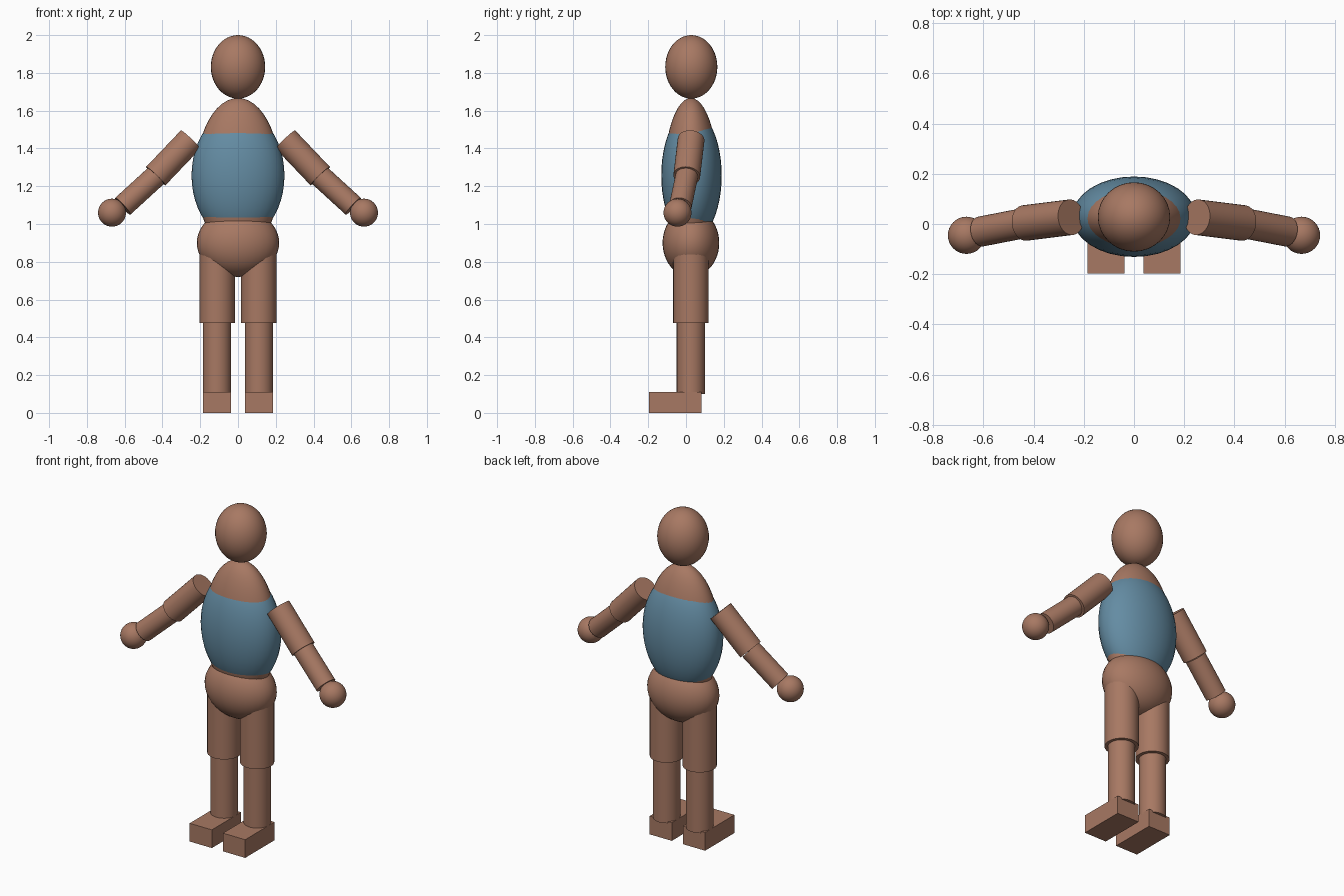
import bpy
from mathutils import Vector

if "Cube" in bpy.data.objects:
    bpy.data.objects.remove(bpy.data.objects["Cube"])


def material(name, rgb):
    m = bpy.data.materials.new(name)
    m.diffuse_color = (*rgb, 1)
    m.use_nodes = True
    m.node_tree.nodes["Principled BSDF"].inputs["Base Color"].default_value = m.diffuse_color
    return m


SKIN = material("warm brown", (0.39, 0.19, 0.125))
SHIRT = material("dusty blue", (0.127, 0.262, 0.366))
DEPTH = 0.026  # body axis in y


def finish(name, mat, smooth=True):
    ob = bpy.context.object
    ob.name = name
    ob.data.materials.append(mat)
    bpy.ops.object.transform_apply(location=False, rotation=True, scale=True)
    if smooth:
        bpy.ops.object.shade_smooth_by_angle()
    return ob


def ellipsoid(name, centre, radii, mat=SKIN):
    bpy.ops.mesh.primitive_uv_sphere_add(segments=32, ring_count=24, location=centre)
    bpy.context.object.scale = radii
    return finish(name, mat)


def limb(name, a, b, radius):
    a, b = Vector(a), Vector(b)
    axis = b - a
    bpy.ops.mesh.primitive_cylinder_add(
        vertices=32, radius=radius, depth=axis.length, location=(a + b) / 2,
        rotation=axis.to_track_quat('Z', 'Y').to_euler())
    return finish(name, SKIN)


def box(name, low, high):
    low, high = Vector(low), Vector(high)
    bpy.ops.mesh.primitive_cube_add(size=1, location=(low + high) / 2)
    bpy.context.object.scale = [abs(v) for v in high - low]
    return finish(name, SKIN, False)


# Head, torso, shirt and hips
ellipsoid("head", (0, 0.028, 1.832), (0.144, 0.138, 0.168))
ellipsoid("torso", (0, DEPTH, 1.257), (0.222, 0.141, 0.41))
ellipsoid("shirt", (0, 0.029, 1.257), (0.246, 0.16, 0.343), SHIRT)
ellipsoid("hips", (0, DEPTH, 0.90), (0.218, 0.15, 0.18))

for side, s in (("left", 1), ("right", -1)):
    # Arm
    elbow = (s * 0.435, 0.004, 1.254)
    limb(side + "_upper_arm", (s * 0.251, 0.027, 1.447), elbow, 0.071)
    limb(side + "_forearm", elbow, (s * 0.61, -0.03, 1.094), 0.06)
    ellipsoid(side + "_hand", (s * 0.667, -0.045, 1.06), (0.074,) * 3)
    # Leg
    limb(side + "_thigh", (s * 0.11, DEPTH, 0.88), (s * 0.11, DEPTH, 0.475), 0.094)
    limb(side + "_shin", (s * 0.111, DEPTH, 0.52), (s * 0.111, DEPTH, 0.1), 0.075)
    box(side + "_foot", (s * 0.037, -0.197, 0), (s * 0.186, 0.083, 0.11))
